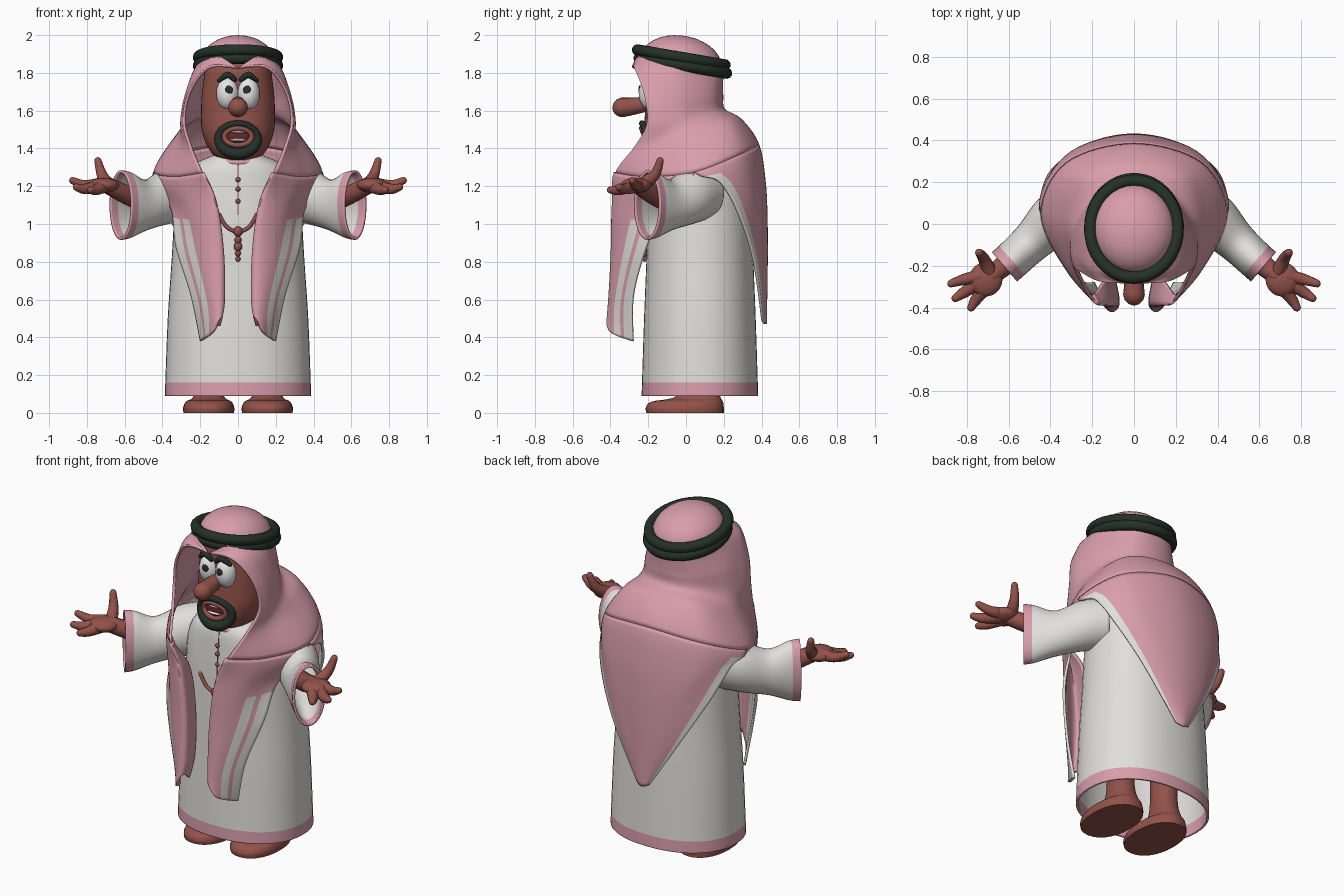
import bpy, bmesh, math
from mathutils import Vector as V

if "Cube" in bpy.data.objects:
    bpy.data.objects.remove(bpy.data.objects["Cube"])


def material(name, *rgb):
    m = bpy.data.materials.new(name)
    m.diffuse_color = (*rgb, 1)
    m.use_nodes = True
    m.node_tree.nodes["Principled BSDF"].inputs["Base Color"].default_value = m.diffuse_color
    return m


PINK = material("pink cloth", .69, .34, .41)
WHITE = material("white cloth", .75, .74, .72)
SKIN = material("brown skin", .29, .085, .068)
DARK = material("dark green black", .018, .03, .023)
EYE = material("eye white", .85, .85, .85)
MOUTH = material("mouth red", .13, .02, .02)


def spline(p, n, closed=False):
    """Catmull-Rom through the points p, n samples per span."""
    p = [V(q) for q in p]
    m = len(p)
    get = (lambda i: p[i % m]) if closed else (lambda i: p[min(max(i, 0), m - 1)])
    out = []
    for i in range(m if closed else m - 1):
        a, b, c, d = get(i - 1), get(i), get(i + 1), get(i + 2)
        for k in range(n):
            t = k / n
            out.append(.5 * (2 * b + (c - a) * t + (2 * a - 5 * b + 4 * c - d) * t * t
                             + (3 * b - a - 3 * c + d) * t ** 3))
    return out if closed else out + [p[-1]]


def loft(name, rows, mats, rule=None, closed=True, caps=False, mirror=False, thick=0, wrap=False):
    """Skin a grid of points; rule(u, v, centre) picks the material."""
    bm = bmesh.new()
    for s in ((1, -1) if mirror else (1,)):
        g = [[bm.verts.new((q[0] * s, q[1], q[2])) for q in r] for r in rows]
        nr, nc = len(g), len(g[0])
        for i in range(nr if wrap else nr - 1):
            for j in range(nc if closed else nc - 1):
                h = g[(i + 1) % nr]
                f = bm.faces.new((g[i][j], g[i][(j + 1) % nc], h[(j + 1) % nc], h[j]))
                if rule:
                    f.material_index = rule((j + .5) / nc, (i + .5) / nr, f.calc_center_median())
        if caps:
            bm.faces.new(g[0])
            bm.faces.new(g[-1])
    bmesh.ops.remove_doubles(bm, verts=bm.verts, dist=.0005)
    bmesh.ops.recalc_face_normals(bm, faces=bm.faces)
    return finish(name, bm, mats, thick)


def finish(name, bm, mats, thick=0):
    me = bpy.data.meshes.new(name)
    for f in bm.faces:
        f.smooth = True
    bm.to_mesh(me)
    bm.free()
    me.set_sharp_from_angle(angle=math.radians(50))
    for m in mats:
        me.materials.append(m)
    ob = bpy.data.objects.new(name, me)
    bpy.context.collection.objects.link(ob)
    if thick:
        mod = ob.modifiers.new("thickness", 'SOLIDIFY')
        mod.thickness, mod.offset = thick, 0
    return ob


def sheet(name, ctrl, mats, rule=None, thick=.015, trim=(0, 0, 0, 0)):
    """Mirrored cloth surface from control points; trim = spans cut off at top, bottom, first, last column,
    which only steer the tangents."""
    n = 8
    t, b, l, r = [k * n for k in trim]
    if ctrl[0][-1][0] == 0:   # steer the centre line so both halves join smoothly
        ctrl = [row + [(-row[-2][0], row[-2][1], row[-2][2])] for row in ctrl]
        r = n
    cols = [spline(c, n) for c in zip(*[spline(row, n) for row in ctrl])]
    rows = [row[l:len(row) - r] for row in zip(*cols)]
    return loft(name, rows[t:len(rows) - b], mats, rule, closed=False, mirror=True, thick=thick)


def stack(name, prof, mats, rule=None, cx=0, power=2.2, n=48, **kw):
    """Oval rings (z, half width, front y, back y) smoothed upward."""
    def ring(z, a, yf, yb):
        pts = []
        for k in range(n):
            t = 2 * math.pi * k / n
            c, s = math.cos(t), math.sin(t)
            pts.append(V((cx + a * math.copysign(abs(c) ** (2 / power), c),
                          (yf + yb) / 2 + (yb - yf) / 2 * math.copysign(abs(s) ** (2 / power), s), z)))
        return pts
    cols = [spline(c, 5) for c in zip(*[ring(*p) for p in prof])]
    return loft(name, list(zip(*cols)), mats, rule, **kw)


def tube(name, path, r, mat, mirror=False, wrap=False, n=12, k=5):
    """Round tube along a path with rounded ends; r lists the radius at each point."""
    pr = spline([(a, 0, 0) for a in r], k, wrap)
    pts, rad = spline(path, k, wrap), [max(a.x, .002) for a in pr]
    m = len(pts)
    dirs = [(pts[(i + 1) % m] - pts[i - 1]) if wrap else
            (pts[min(i + 1, m - 1)] - pts[max(i - 1, 0)]) for i in range(m)]
    if not wrap:
        for end, sgn in ((0, -1), (-1, 1)):
            c, d, a = pts[end].copy(), dirs[end].normalized(), rad[end]
            for t in (30, 60, 85):
                t = math.radians(t)
                at = len(pts) if sgn > 0 else 0
                pts.insert(at, c + d * sgn * a * math.sin(t))
                rad.insert(at, a * math.cos(t))
                dirs.insert(at, d)
    rows = []
    for c, a, d in zip(pts, rad, dirs):
        d = d.normalized()
        u = d.cross(V((.13, 1, .31))).normalized()
        w = d.cross(u)
        rows.append([c + a * (u * math.cos(2 * math.pi * q / n) + w * math.sin(2 * math.pi * q / n))
                     for q in range(n)])
    return loft(name, rows, [mat], caps=not wrap, mirror=mirror, wrap=wrap)


def ball(name, c, r, mat, mirror=False, above=None):
    bm = bmesh.new()
    for s in ((1, -1) if mirror else (1,)):
        for v in bmesh.ops.create_uvsphere(bm, u_segments=32, v_segments=20, radius=1)["verts"]:
            v.co = V((s * c[0] + v.co.x * r[0], c[1] + v.co.y * r[1], c[2] + v.co.z * r[2]))
    if above is not None:
        bmesh.ops.delete(bm, geom=[v for v in bm.verts if v.co.z < above], context='VERTS')
    return finish(name, bm, [mat])


# Robe with pink hem, and collar
stack("robe", [(.09, .38, -.228, .375), (.16, .378, -.226, .373), (.5, .365, -.215, .362), (.8, .345, -.203, .35),
               (1.05, .33, -.195, .34), (1.2, .315, -.185, .32), (1.3, .25, -.175, .24), (1.36, .12, -.15, .1)],
      [WHITE, PINK], lambda u, v, c: int(c.z < .16), thick=.014)
tube("collar", [(.125 * math.cos(t), -.04 + .125 * math.sin(t), 1.345 + .02 * math.sin(t))
                for t in [i * math.pi / 6 for i in range(12)]], [.016] * 12, PINK, wrap=True)

# Shoes and legs
for s, side in ((1, "left"), (-1, "right")):
    stack(side + "_shoe_and_leg", [(0, .134, -.21, .2), (.03, .135, -.212, .2), (.06, .12, -.18, .195),
                                   (.09, .08, -.05, .18), (.2, .07, -.01, .15), (.5, .07, -.01, .15)],
          [SKIN], cx=.155 * s, n=28, caps=True)

# Sleeves with pink cuffs
across = V((.65, .76, 0))
rows = []
for c, rh, rv in [((.25, .09, 1.17), .14, .14), ((.38, .02, 1.145), .118, .14), ((.49, -.085, 1.1), .092, .127),
                  ((.575, -.165, 1.1), .086, .168), ((.62, -.205, 1.1), .086, .178)]:
    rows.append([V(c) + across * rh * math.cos(t) + V((0, 0, rv * math.sin(t)))
                 for t in [i * math.pi / 16 for i in range(32)]])
cols = [spline(c, 6) for c in zip(*rows)]
loft("sleeves", list(zip(*cols)), [WHITE, PINK], lambda u, v, c: int(v > .76), mirror=True, thick=.014)

# Hands: wrist, palm, fingers and raised thumb
tube("wrists", [(.46, -.06, 1.1), (.58, -.165, 1.15), (.68, -.245, 1.2)], [.055, .052, .046], SKIN, True)
ball("palms", (.71, -.265, 1.205), (.08, .082, .04), SKIN, True)
for i, (a, b, c) in enumerate([((.73, -.25, 1.21), (.81, -.265, 1.205), (.875, -.285, 1.23)),
                               ((.73, -.275, 1.2), (.81, -.325, 1.185), (.855, -.355, 1.195)),
                               ((.71, -.3, 1.2), (.755, -.36, 1.18), (.78, -.4, 1.18)),
                               ((.69, -.23, 1.21), (.72, -.165, 1.26), (.742, -.137, 1.335))]):
    tube("finger_%d" % (i + 1), [a, b, c], [.036, .028, .019], SKIN, True)

# Hood, mirrored: each row runs from the face opening round to the back
sheet("hood", [
    [(0, -.28, 1.825), (.11, -.23, 1.89), (.205, -.02, 1.87), (.14, .14, 1.84), (0, .2, 1.83)],
    [(.15, -.275, 1.83), (.215, -.19, 1.82), (.222, -.02, 1.80), (.13, .15, 1.78), (0, .19, 1.77)],
    [(.255, -.225, 1.70), (.272, -.14, 1.69), (.25, 0, 1.68), (.15, .145, 1.68), (0, .19, 1.68)],
    [(.285, -.205, 1.54), (.298, -.12, 1.54), (.265, .02, 1.56), (.16, .16, 1.59), (0, .2, 1.605)],
    [(.25, -.27, 1.41), (.292, -.16, 1.42), (.325, .03, 1.46), (.24, .23, 1.53), (0, .29, 1.55)],
    [(.19, -.37, 1.27), (.33, -.20, 1.25), (.44, .05, 1.275), (.32, .29, 1.37), (0, .38, 1.42)],
    [(.12, -.385, 1.1), (.24, -.31, 1.08), (.40, .03, 1.15), (.29, .335, 1.2), (0, .415, 1.22)]],
      [PINK], trim=(0, 1, 0, 0))

# Back cape ending in a point, white trim along its edge
sheet("back_cape", [
    [(.292, -.16, 1.42), (.325, .03, 1.46), (.24, .23, 1.53), (0, .29, 1.55)],
    [(.33, -.20, 1.25), (.44, .05, 1.275), (.32, .29, 1.37), (0, .38, 1.42)],
    [(.43, .1, 1.22), (.43, .18, 1.22), (.29, .345, 1.2), (0, .415, 1.22)],
    [(.37, .25, 1.05), (.37, .28, 1.05), (.21, .385, 1.0), (0, .425, 1.0)],
    [(.24, .34, .8), (.235, .36, .8), (.12, .408, .75), (0, .425, .75)],
    [(.05, .4, .49), (.04, .405, .485), (.02, .415, .475), (0, .42, .47)]],
      [PINK, WHITE], lambda u, v, c: int(u < .19 and v > .1), trim=(1, 0, 1, 0))

# Front lapels: inner return, front face, striped outer edge
sheet("front_lapels", [
    [(.23, -.25, 1.41), (.25, -.27, 1.41), (.292, -.16, 1.42), (.325, .03, 1.46), (.24, .23, 1.53)],
    [(.2, -.34, 1.27), (.19, -.37, 1.27), (.33, -.20, 1.25), (.44, .05, 1.275), (.32, .29, 1.37)],
    [(.14, -.27, 1.1), (.12, -.385, 1.1), (.24, -.31, 1.08), (.35, -.12, 1.08), (.36, -.08, 1.08)],
    [(.10, -.27, .85), (.085, -.385, .85), (.18, -.36, .83), (.325, -.21, .88), (.34, -.18, .88)],
    [(.09, -.29, .6), (.078, -.39, .6), (.13, -.395, .57), (.245, -.28, .62), (.26, -.25, .62)],
    [(.10, -.33, .46), (.09, -.405, .51), (.13, -.40, .43), (.195, -.28, .38), (.2, -.25, .38)]],
      [PINK, WHITE], lambda u, v, c: int(v > .3 and u > .7 and not .8 < u < .85), trim=(1, 0, 0, 1))

# Head covering dome and double head ring, tilted back
dome = ball("dome", (0, 0, 0), (.195, .215, .14), PINK, above=-.03)
dome.location, dome.rotation_euler.x = (0, -.025, 1.857), -.17
for name, y, z in (("upper_head_ring", -.025, 1.882), ("lower_head_ring", -.017, 1.838)):
    ring = tube(name, [(.209 * math.cos(t), .235 * math.sin(t), 0) for t in
                       [i * math.pi / 8 for i in range(16)]], [.03] * 16, DARK, wrap=True)
    ring.location, ring.rotation_euler.x = (0, y, z), -.17

# Head
stack("head", [(1.325, .06, -.15, .05), (1.37, .135, -.205, .1), (1.48, .188, -.222, .13), (1.62, .195, -.215, .14),
               (1.74, .185, -.21, .14), (1.83, .165, -.2, .12), (1.87, .1, -.15, .08)], [SKIN], caps=True)
tube("nose", [(0, -.18, 1.64), (0, -.27, 1.625), (0, -.338, 1.617)], [.038, .045, .052], SKIN, n=20)
ball("eyes", (.055, -.19, 1.69), (.06, .06, .085), EYE, True)
ball("pupils", (.048, -.246, 1.71), (.021, .006, .023), DARK, True)
tube("eyebrows", [(.018, -.23, 1.765), (.055, -.235, 1.79), (.1, -.218, 1.76)], [.013, .017, .011], DARK, True)


# Beard, lips, mouth and teeth
def oval(a, b, z, y):
    return [(a * math.cos(t), y + 2.6 * (a * math.cos(t)) ** 2, z + b * math.sin(t))
            for t in [i * math.pi / 8 for i in range(16)]]


tube("beard", oval(.102, .08, 1.452, -.232),
     [.024 - .007 * math.sin(i * math.pi / 8) for i in range(16)], DARK, wrap=True)
tube("lips", oval(.072, .045, 1.462, -.235), [.014] * 16, SKIN, wrap=True)
ball("mouth", (0, -.2, 1.462), (.075, .034, .045), MOUTH)
for name, z in (("upper_teeth", 1.488), ("lower_teeth", 1.445)):
    ball(name, (0, -.218, z), (.045, .026, .01), EYE)

# Bead necklace, hanging beads and shirt buttons
tube("necklace", [(-.1, -.22, 1.05), (-.06, -.22, .985), (0, -.22, .96), (.06, -.22, .985), (.1, -.22, 1.05)],
     [.01] * 5, SKIN)
for i, (z, r) in enumerate([(.96, .024), (.915, .018), (.88, .022), (.845, .015), (.815, .013)]):
    ball("hanging_bead_%d" % (i + 1), (0, -.218, z), (r, r, r * 1.15), SKIN)
for i, z in enumerate((1.235, 1.185, 1.12)):
    ball("button_%d" % (i + 1), (0, -.197, z), (.013, .011, .013), SKIN)
tube("placket_seam", [(0, -.178, 1.31), (0, -.192, 1.2), (0, -.2, 1.05)], [.004] * 3, SKIN, n=6)
